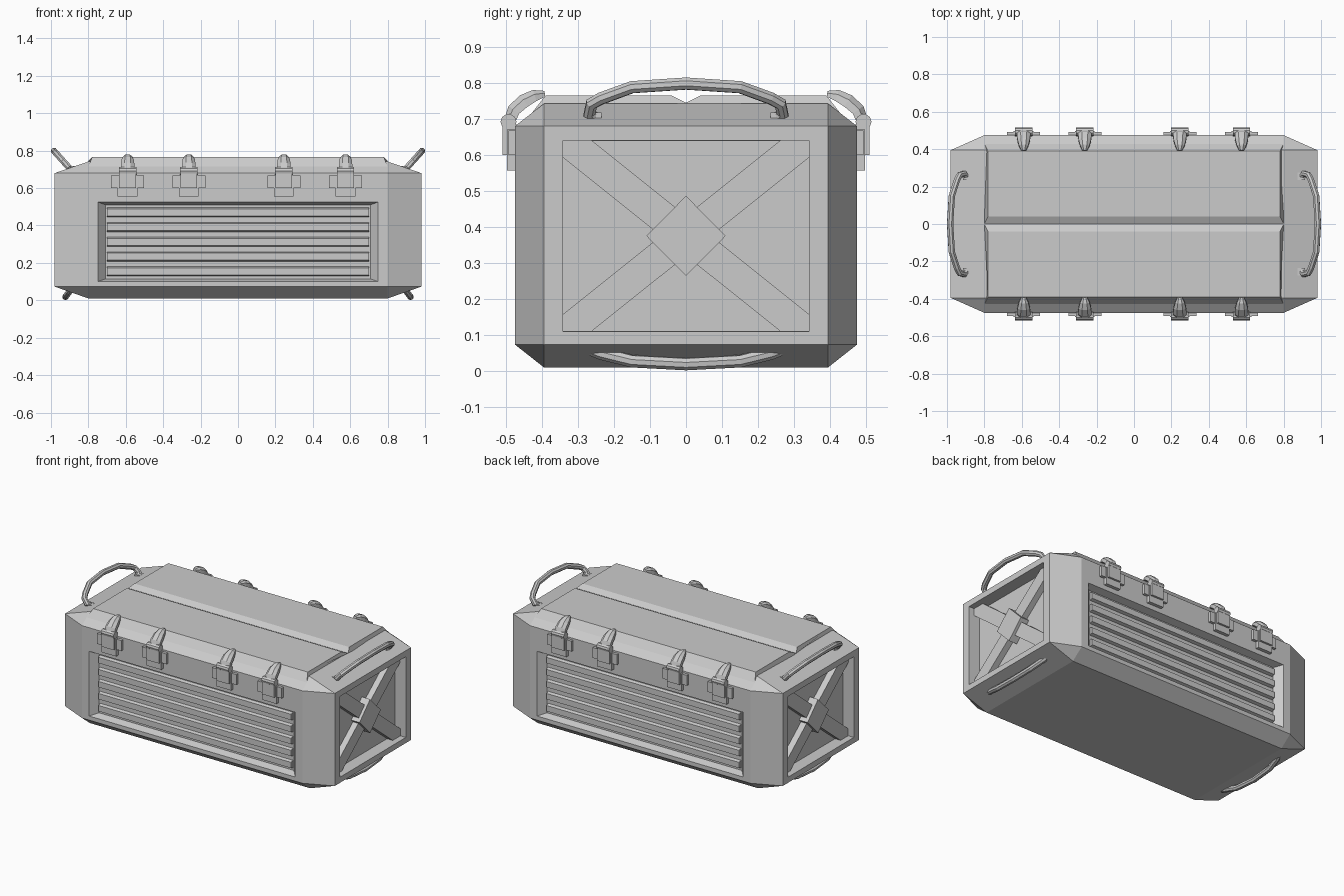
import bpy, bmesh, math
from mathutils import Vector

if "Cube" in bpy.data.objects:
    bpy.data.objects.remove(bpy.data.objects["Cube"])

grey = bpy.data.materials.new("painted_grey_metal")
grey.diffuse_color = (0.6, 0.6, 0.6, 1)
grey.use_nodes = True
grey.node_tree.nodes["Principled BSDF"].inputs["Base Color"].default_value = grey.diffuse_color


def finish(bm, name):
    bmesh.ops.recalc_face_normals(bm, faces=bm.faces)
    me = bpy.data.meshes.new(name)
    bm.to_mesh(me)
    bm.free()
    me.materials.append(grey)
    ob = bpy.data.objects.new(name, me)
    bpy.context.collection.objects.link(ob)
    return ob


def loft(bm, rings):
    """Skin closed rings of points and cap both ends."""
    rows = [[bm.verts.new(p) for p in r] for r in rings]
    n = len(rows[0])
    for a, b in zip(rows, rows[1:]):
        for i in range(n):
            bm.faces.new((a[i], a[(i + 1) % n], b[(i + 1) % n], b[i]))
    bm.faces.new(rows[0])
    bm.faces.new(rows[-1])


def box(bm, x0, x1, y0, y1, z0, z1):
    loft(bm, [[(x, y0, z0), (x, y1, z0), (x, y1, z1), (x, y0, z1)] for x in (x0, x1)])


def tube(bm, pts, r, sides=8):
    pts = [Vector(p) for p in pts]
    plane = (pts[-1] - pts[0]).cross(pts[len(pts) // 2] - pts[0]).normalized()
    rings = []
    for i, p in enumerate(pts):
        t = (pts[min(i + 1, len(pts) - 1)] - pts[max(i - 1, 0)]).normalized()
        side = t.cross(plane).normalized()
        rings.append([p + r * (math.cos(a) * side + math.sin(a) * plane)
                      for a in (2 * math.pi * (k + .5) / sides for k in range(sides))])
    loft(bm, rings)


# Chamfered case: hull of the end, side, and top/bottom rectangles
XE, XS, YE, YS = .98, .80, .395, .475
ZB, ZL, ZH, ZT, ZM = .01, .073, .68, .742, .3765
bm = bmesh.new()
for sx in (-1, 1):
    for sy in (-1, 1):
        for zc, zf in ((ZL, ZB), (ZH, ZT)):
            bm.verts.new((sx * XE, sy * YE, zc))
            bm.verts.new((sx * XS, sy * YS, zc))
            bm.verts.new((sx * XS, sy * YE, zf))
bmesh.ops.convex_hull(bm, input=bm.verts[:])
bmesh.ops.dissolve_limit(bm, angle_limit=.01, verts=bm.verts[:], edges=bm.edges[:])
bm.normal_update()


def recess(face, axis, rects):
    """Inset a face repeatedly; each rect is (half width, z low, z high, depth position)."""
    s = 1 if face.normal[axis] > 0 else -1
    for hw, z0, z1, d in rects:
        bmesh.ops.inset_individual(bm, faces=[face], thickness=.01)
        for v in face.verts:
            c = v.co.copy()
            v.co[axis] = s * d
            v.co[1 - axis] = math.copysign(hw, c[1 - axis])
            v.co.z = z0 if c.z < ZM else z1


sides = [f for f in bm.faces if abs(f.normal.y) > .99]
ends = [f for f in bm.faces if abs(f.normal.x) > .99]
for f in sides:
    recess(f, 1, [(.748, .10, .525, YS), (.708, .115, .51, .43)])
for f in ends:
    recess(f, 0, [(.342, .11, .64, XE), (.341, .111, .639, .90)])
finish(bm, "case_body")

# Lid plate with centre V groove and sloped edges
bm = bmesh.new()
prof = [(-.43, .714), (-.39, .765), (-.04, .765), (0, .745), (.04, .765),
        (.39, .765), (.43, .714), (.38, .70), (-.38, .70)]
loft(bm, [[(s * (.80 if z < .75 else .78), y, z) for y, z in prof] for s in (-1, 1)])
finish(bm, "lid_plate")

# Horizontal slats in both side recesses
bm = bmesh.new()
for s in (-1, 1):
    for i in range(5):
        z = .1545 + i * .079
        loft(bm, [[(x, s * .425, z - .027), (x, s * .45, z - .019),
                   (x, s * .45, z + .019), (x, s * .425, z + .027)] for x in (-.70, .70)])
finish(bm, "side_slats")

# Cross braces and centre diamond on both ends
bm = bmesh.new()
for s in (-1, 1):
    for k in (-1, 1):
        # each brace is cut by the corners of the frame
        outline = [(-.342, .593), (-.342, .64), (-.262, .64), (.342, .157),
                   (.342, .11), (.262, .11)]
        loft(bm, [[(s * x, k * y, z) for y, z in outline] for x in (.89, .94 + .001 * k)])
    loft(bm, [[(s * x, y, z) for y, z in ((-.11, .375), (0, .486), (.11, .375), (0, .264))]
              for x in (.89, .96)])
finish(bm, "end_braces")

# Carry handles above and below each end
upper = [(.245, .695), (.268, .715), (.262, .742), (.235, .757), (.15, .788), (0, .798)]
lower = [(.26, .058), (.235, .048), (.15, .027), (0, .019)]
for path, name, base, lean in ((upper, "top_handles", .70, .9), (lower, "bottom_handles", .055, -.75)):
    bm = bmesh.new()
    full = path + [(-y, z) for y, z in path[-2::-1]]
    for s in (-1, 1):
        tube(bm, [(s * (.895 + lean * (z - base)), y, z) for y, z in full], .018)
        if name == "top_handles":
            for e in (-1, 1):  # mounting feet
                box(bm, s * .875, s * .915, e * .235, e * .275, .69, .717)
    finish(bm, name)

# Latches: wall plates, hinge barrel, curved lever
lever = [(.49, .695, .036, .016), (.478, .725, .036, .018), (.45, .750, .033, .019),
         (.42, .765, .025, .016), (.392, .770, .012, .008)]
plates = bmesh.new()
levers = bmesh.new()
for s in (-1, 1):
    for x in (-.59, -.263, .245, .575):
        box(plates, x - .088, x + .088, s * .46, s * .493, .60, .668)
        box(plates, x - .053, x + .053, s * .46, s * .497, .556, .67)
        box(plates, x - .045, x + .045, s * .46, s * .51, .60, .685)
        loft(plates, [[(x + e, s * (.493 + .022 * math.cos(a)), .692 + .022 * math.sin(a))
                       for a in (math.pi * k / 5 for k in range(10))] for e in (-.046, .046)])
        rings = []
        for i, (y, z, w, t) in enumerate(lever):
            a, b = lever[max(i - 1, 0)], lever[min(i + 1, len(lever) - 1)]
            d = Vector((0, b[0] - a[0], b[1] - a[1])).normalized()
            n = Vector((0, d.z, -d.y))  # outward normal of the lever
            rings.append([(x + u * w, s * (y + n.y * v * t), z + n.z * v * t)
                          for u, v in ((-1, -1), (1, -1), (1, .2), (.45, 1), (-.45, 1), (-1, .2))])
        loft(levers, rings)
finish(plates, "latch_plates")
finish(levers, "latch_levers")
